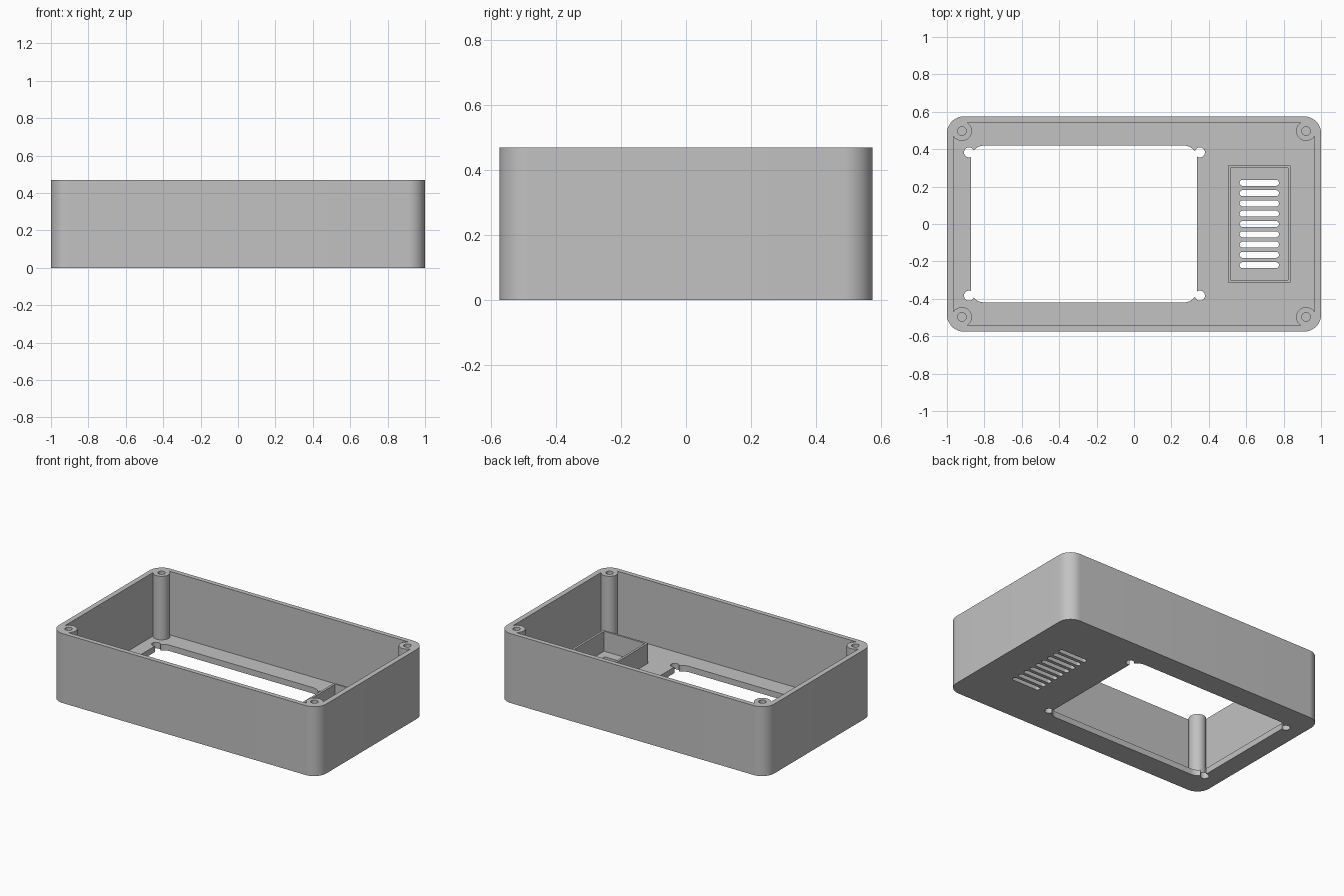
import bpy, bmesh, math

cube = bpy.data.objects.get("Cube")
if cube:
    bpy.data.objects.remove(cube, do_unlink=True)

grey = bpy.data.materials.new("light_grey_plastic")
grey.use_nodes = True
grey.diffuse_color = (0.54, 0.54, 0.54, 1)
grey.node_tree.nodes["Principled BSDF"].inputs["Base Color"].default_value = grey.diffuse_color

HEIGHT, FLOOR = 0.47, 0.04


def prism(name, cx, cy, hx, hy, r, z0, z1, seg=12):
    """Upright block with rounded corners; a cylinder when hx = hy = r."""
    bm = bmesh.new()
    verts = []
    for q, (sx, sy) in enumerate([(1, 1), (-1, 1), (-1, -1), (1, -1)]):
        for i in range(seg + 1 if r else 1):
            a = (q + i / seg) * math.pi / 2
            verts.append(bm.verts.new((cx + sx * (hx - r) + r * math.cos(a),
                                       cy + sy * (hy - r) + r * math.sin(a), z0)))
    base = bm.faces.new(verts)
    top = bmesh.ops.extrude_face_region(bm, geom=[base])["geom"]
    bmesh.ops.translate(bm, vec=(0, 0, z1 - z0),
                        verts=[g for g in top if isinstance(g, bmesh.types.BMVert)])
    bmesh.ops.remove_doubles(bm, verts=bm.verts, dist=1e-5)
    bmesh.ops.recalc_face_normals(bm, faces=bm.faces)
    mesh = bpy.data.meshes.new(name)
    bm.to_mesh(mesh)
    bm.free()
    mesh.materials.append(grey)
    obj = bpy.data.objects.new(name, mesh)
    bpy.context.collection.objects.link(obj)
    return obj


def cylinder(name, x, y, r, z0, z1):
    return prism(name, x, y, r, r, r, z0, z1)


def cut(target, cutters):
    """Subtract each cutter in turn, then discard it."""
    for c in cutters:
        c.hide_render = True
        mod = target.modifiers.new("cut", 'BOOLEAN')
        mod.operation, mod.solver, mod.object = 'DIFFERENCE', 'EXACT', c
    graph = bpy.context.evaluated_depsgraph_get()
    mesh = bpy.data.meshes.new_from_object(target.evaluated_get(graph))
    target.modifiers.clear()
    target.data = mesh
    for c in cutters:
        bpy.data.objects.remove(c, do_unlink=True)


corners = [(sx, sy) for sx in (-1, 1) for sy in (-1, 1)]

# Cavity, notched so that the four screw posts stay standing
cavity = prism("cavity", 0, 0, 0.965, 0.543, 0.055, FLOOR, HEIGHT + 0.1)
cut(cavity, [cylinder("post", sx * 0.92, sy * 0.497, 0.053, -0.1, HEIGHT + 0.2)
             for sx, sy in corners])

# Case: open tray with a rounded outline
case = prism("case", 0, 0, 1, 0.575, 0.09, 0, HEIGHT, 16)
openings = [cavity]
# Screw holes in the posts
openings += [cylinder("screw_hole", sx * 0.92, sy * 0.497, 0.023, 0.15, HEIGHT + 0.1)
             for sx, sy in corners]
# Display window with a round relief at each corner
openings.append(prism("window", -0.267, 0, 0.605, 0.419, 0.07, -0.1, 0.1))
openings += [cylinder("relief", -0.265 + sx * 0.617, sy * 0.383, 0.027, -0.1, 0.1)
             for sx, sy in corners]
# Row of ventilation slots
openings += [prism("slot", 0.67, 0.055 * i, 0.105, 0.016, 0.016, -0.1, 0.1, 8)
             for i in range(-4, 5)]
cut(case, openings)

# Raised frame around the slots
frame = prism("vent_frame", 0.67, 0, 0.168, 0.313, 0, FLOOR - 0.01, 0.175)
cut(frame, [prism("frame_opening", 0.67, 0, 0.153, 0.3, 0, 0, 0.3)])

# Smooth rounded walls, crisp edges
bpy.ops.object.select_all(action='DESELECT')
for obj in (case, frame):
    obj.select_set(True)
bpy.context.view_layer.objects.active = case
bpy.ops.object.shade_smooth_by_angle(angle=math.radians(30))
